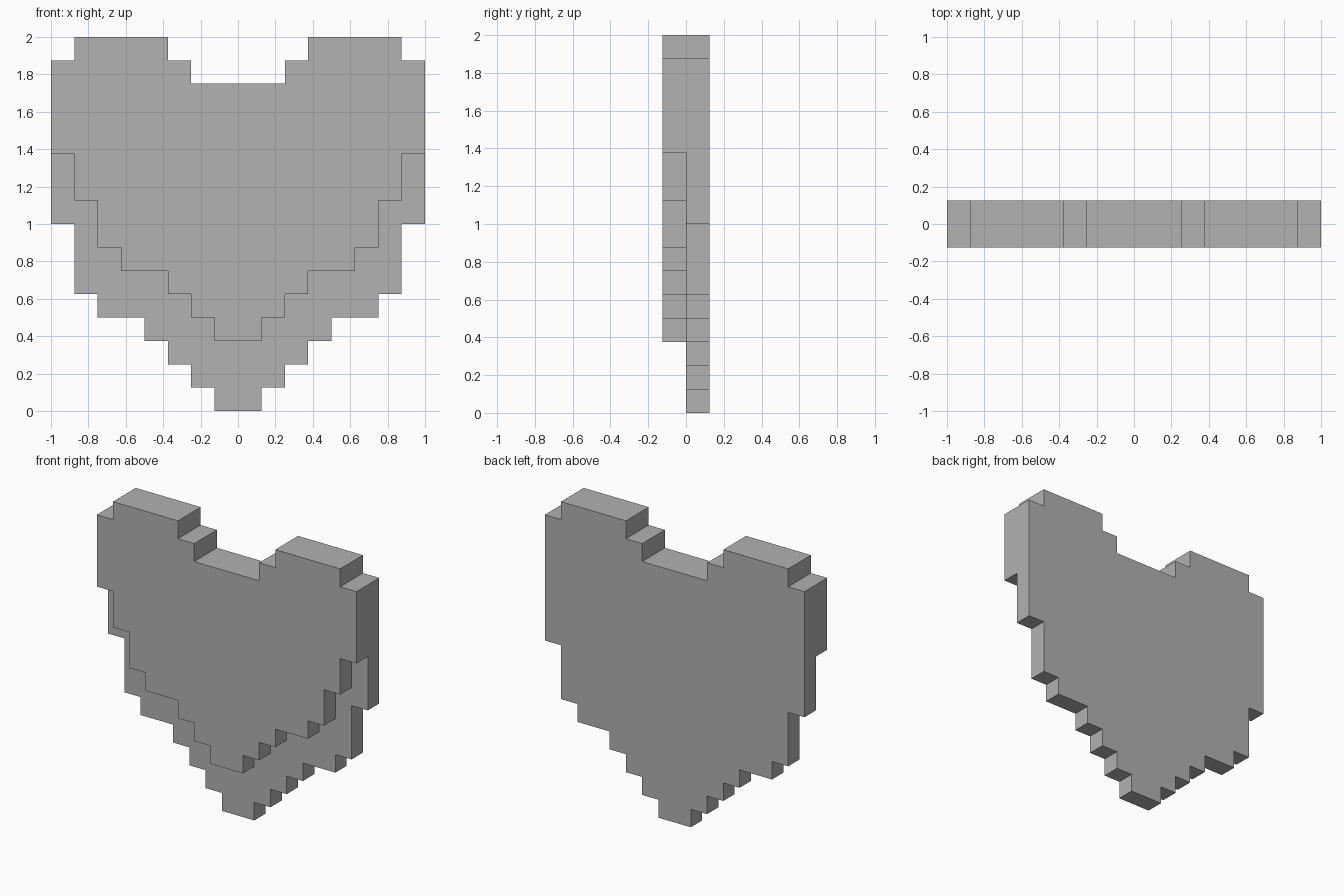
import bpy
import bmesh

cube = bpy.data.objects.get("Cube")
if cube:
    bpy.data.objects.remove(cube, do_unlink=True)

UNIT = 0.125  # one block of the stepped outline

grey = bpy.data.materials.new("plain grey")
grey.use_nodes = True
colour = (0.445, 0.445, 0.445, 1)
grey.diffuse_color = colour
grey.node_tree.nodes["Principled BSDF"].inputs["Base Color"].default_value = colour

# Steps from the middle outwards: (outer x, height), in blocks
TOP = [(2, 14), (3, 15), (7, 16), (8, 15)]
BACK_BOTTOM = [(1, 0), (2, 1), (3, 2), (4, 3), (6, 4), (7, 5), (8, 8)]
FRONT_BOTTOM = [(1, 3), (2, 4), (3, 5), (5, 6), (6, 7), (7, 9), (8, 11)]


def stairs(steps):
    """Corner points of a staircase, without the point on the centre line."""
    points = []
    for i, (x, z) in enumerate(steps):
        if i:
            points.append((steps[i - 1][0], z))
        points.append((x, z))
    return points


def heart_layer(name, bottom, y_front, y_back):
    """Mirrored stepped outline, extruded from front to back."""
    half = stairs(bottom) + stairs(TOP)[::-1]
    outline = half + [(-x, z) for x, z in reversed(half)]
    bm = bmesh.new()
    verts = [bm.verts.new((x * UNIT, y_front, z * UNIT)) for x, z in outline]
    face = bm.faces.new(verts)
    extruded = bmesh.ops.extrude_face_region(bm, geom=[face], use_keep_orig=True)
    moved = [g for g in extruded["geom"] if isinstance(g, bmesh.types.BMVert)]
    bmesh.ops.translate(bm, verts=moved, vec=(0, y_back - y_front, 0))
    bmesh.ops.recalc_face_normals(bm, faces=bm.faces)
    mesh = bpy.data.meshes.new(name)
    bm.to_mesh(mesh)
    bm.free()
    mesh.materials.append(grey)
    obj = bpy.data.objects.new(name, mesh)
    bpy.context.collection.objects.link(obj)
    return obj


# Full heart behind, shorter raised heart in front
heart_back = heart_layer("heart_back", BACK_BOTTOM, 0, UNIT)
heart_front = heart_layer("heart_front", FRONT_BOTTOM, -UNIT, 0)
